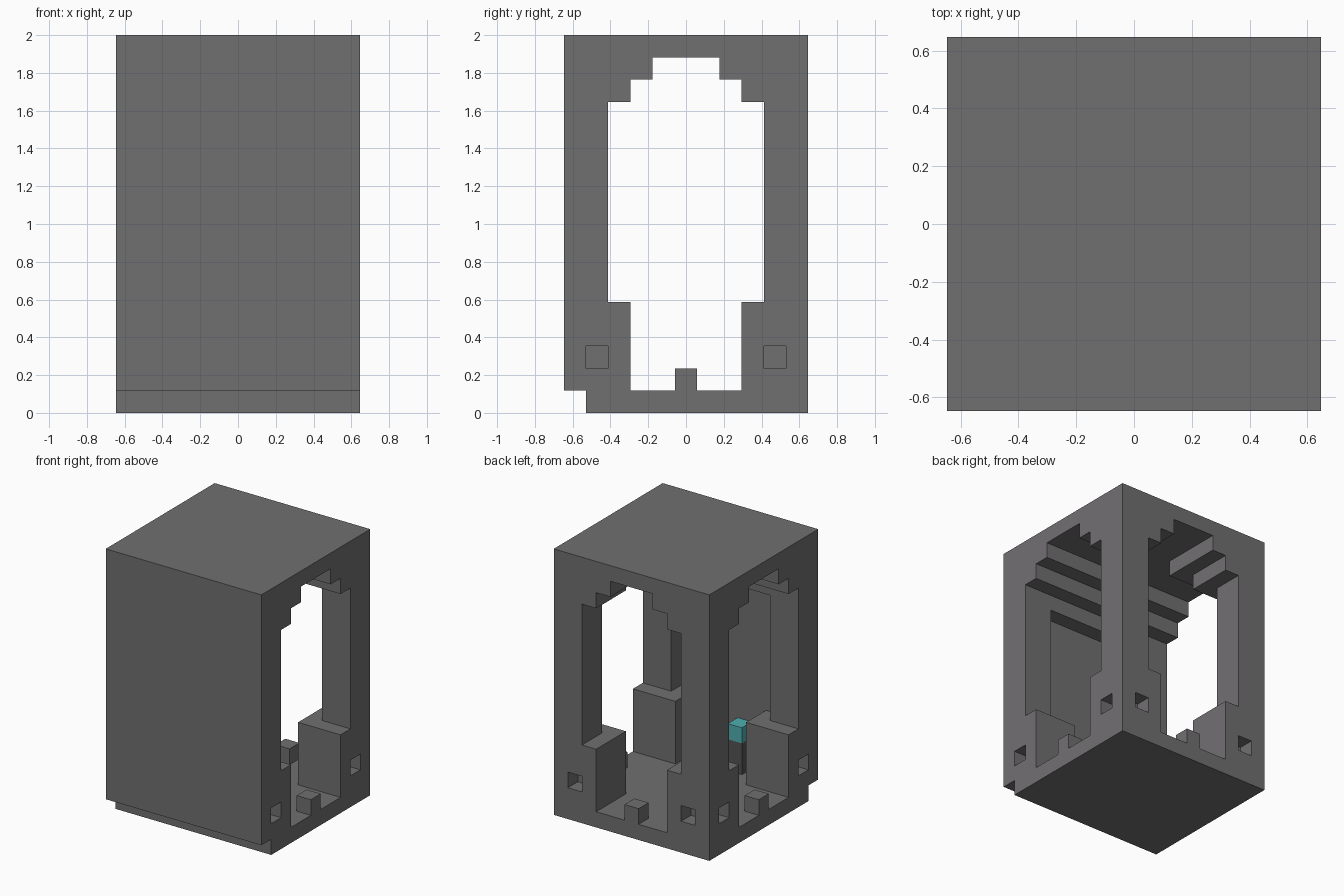
import bpy, bmesh
from mathutils import Vector

if "Cube" in bpy.data.objects:
    bpy.data.objects.remove(bpy.data.objects["Cube"])

V = 2 / 17      # edge of one block
H = 5.5         # half width in blocks


def material(name, rgb):
    m = bpy.data.materials.new(name)
    m.use_nodes = True
    m.diffuse_color = (*rgb, 1)
    m.node_tree.nodes["Principled BSDF"].inputs["Base Color"].default_value = (*rgb, 1)
    return m


grey = material("stone grey", (0.167, 0.161, 0.167))
dark = material("dark grey", (0.09, 0.088, 0.09))
teal = material("teal", (0.08, 0.42, 0.44))


def prism(name, profile, axis, a, b, mat=grey):
    """Extrude a (side, height) profile, in blocks, along x or y from a to b."""
    bm = bmesh.new()
    place = (lambda s, z, t: (t, s, z)) if axis == "x" else (lambda s, z, t: (s, t, z))
    face = bm.faces.new([bm.verts.new(Vector(place(s, z, a)) * V) for s, z in profile])
    new = bmesh.ops.extrude_face_region(bm, geom=[face])["geom"]
    verts = [v for v in new if isinstance(v, bmesh.types.BMVert)]
    bmesh.ops.translate(bm, verts=verts, vec=Vector(place(0, 0, b - a)) * V)
    bmesh.ops.recalc_face_normals(bm, faces=bm.faces)
    mesh = bpy.data.meshes.new(name)
    bm.to_mesh(mesh)
    bm.free()
    mesh.materials.append(mat)
    ob = bpy.data.objects.new(name, mesh)
    bpy.context.collection.objects.link(ob)
    return ob


def box(name, x, y, z, mat=grey):
    return prism(name, [(x[0], z[0]), (x[1], z[0]), (x[1], z[1]), (x[0], z[1])],
                 "y", y[0], y[1], mat)


def stepped(steps):
    """Symmetric stepped outline from (half width, bottom, top) rows."""
    right = [(w, z) for w, lo, hi in steps for z in (lo, hi)]
    return right + [(-w, z) for w, z in reversed(right)]


# Outer block with the overhanging front
body = prism("cabin_shell", [(H, 0), (H, 17), (-H, 17), (-H, 1), (1 - H, 1), (1 - H, 0)],
             "x", -H, H)

# Arched side-to-side passage, back doorway and recess inside the front wall
arch = stepped([(2.5, 1, 5), (3.5, 5, 14), (2.5, 14, 15), (1.5, 15, 16)])
panel = stepped([(2.5, 1, 5), (3.5, 5, 13)])
cutters = [prism("side_arch_cutter", arch, "x", -6, 6),
           prism("back_arch_cutter", arch, "y", 0, 6),
           prism("front_recess_cutter", panel, "y", 1 - H, 0.5)]

# Small square pockets at the foot of the pillars
for s in (-1, 1):
    px = sorted((s * 3.5, s * 4.5))
    side = sorted((s * 4.5, s * 6))
    cutters.append(box("back_pocket_cutter", px, (4.5, 6), (2, 3)))
    for t in (-1, 1):
        cutters.append(box("side_pocket_cutter", side, sorted((t * 3.5, t * 4.5)), (2, 3)))

for c in cutters:
    c.hide_render = True
    mod = body.modifiers.new(c.name, "BOOLEAN")
    mod.operation = "DIFFERENCE"
    mod.solver = "EXACT"
    mod.object = c

# Bake the cuts and discard the cutters
bpy.context.view_layer.update()
cut = bpy.data.meshes.new_from_object(body.evaluated_get(bpy.context.evaluated_depsgraph_get()))
body.modifiers.clear()
body.data = cut
cut.materials.clear()
cut.materials.append(grey)
cut.polygons.foreach_set("material_index", [0] * len(cut.polygons))
for c in cutters:
    bpy.data.objects.remove(c)

# Door stops in the middle of each threshold
box("left_door_stop", (4.5, H), (-0.5, 0.5), (1, 2))
box("right_door_stop", (-H, -4.5), (-0.5, 0.5), (1, 2))
box("back_door_stop", (-0.5, 0.5), (4.5, H), (1, 2))

# Console against the front wall with its glowing control
box("console", (-1.5, 1.5), (-4.5, -3.5), (1, 3), dark)
box("console_light", (-1.5, -0.5), (-4.5, -3.5), (3, 4), teal)
